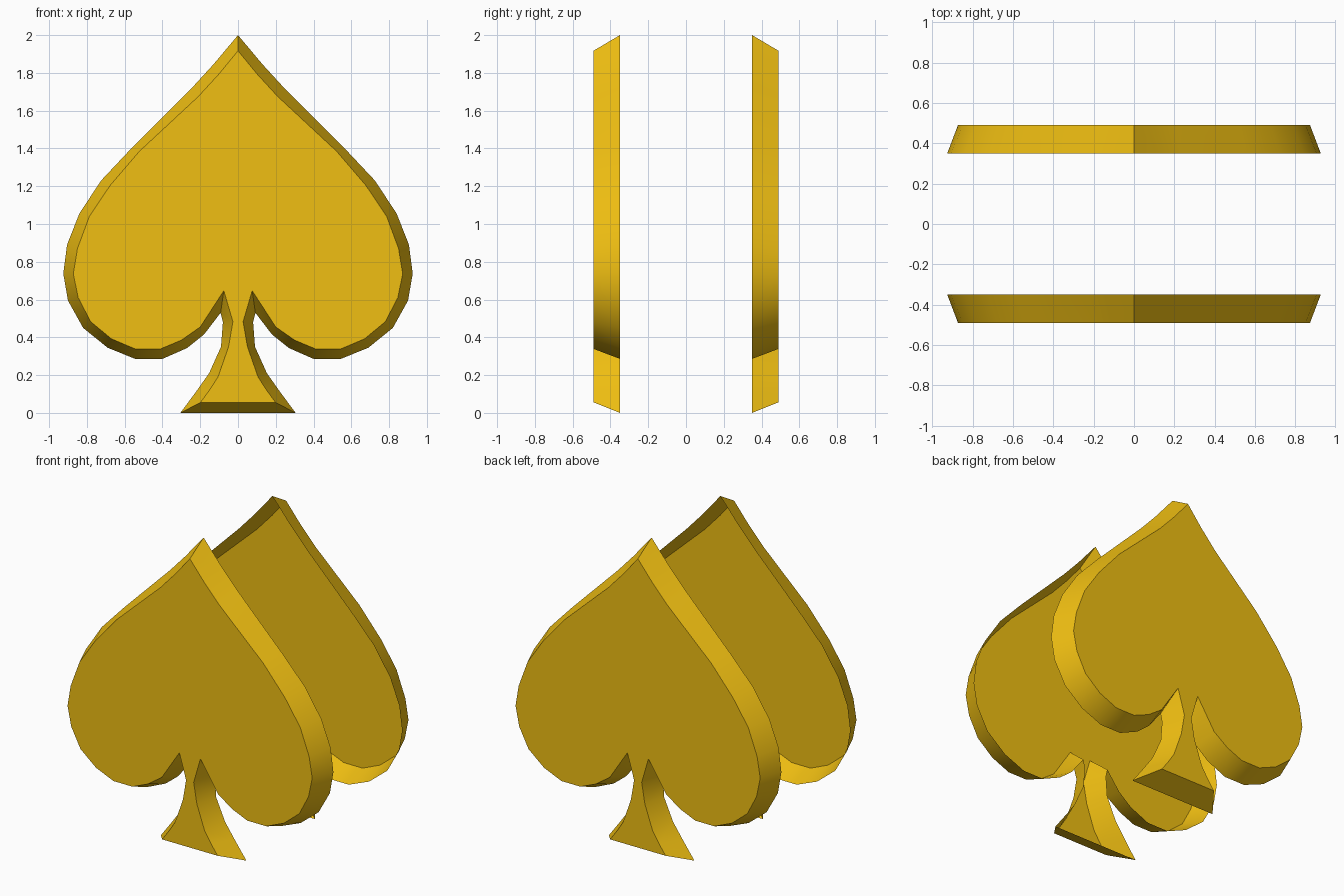
import bpy, bmesh, math

if "Cube" in bpy.data.objects:
    bpy.data.objects.remove(bpy.data.objects["Cube"])

gold = bpy.data.materials.new("gold")
gold.diffuse_color = (0.87, 0.52, 0.006, 1)
gold.use_nodes = True
gold.node_tree.nodes["Principled BSDF"].inputs["Base Color"].default_value = gold.diffuse_color

# Left half of the spade, apex down to foot: wide rim and matching inset face
RIM = [(0, 2), (-.13, 1.845), (-.24, 1.725), (-.565, 1.40), (-.725, 1.23),
       (-.84, 1.055), (-.905, .89), (-.925, .737), (-.90, .594), (-.82, .45),
       (-.69, .345), (-.545, .286), (-.40, .286), (-.27, .343), (-.18, .415),
       (-.092, .53), (-.08, .48), (-.09, .35), (-.153, .21), (-.22, .115), (-.305, 0)]
FACE = [(0, 1.917), (-.10, 1.795), (-.21, 1.675), (-.523, 1.384), (-.677, 1.204),
        (-.787, 1.04), (-.85, .87), (-.872, .737), (-.846, .61), (-.78, .483),
        (-.67, .392), (-.545, .339), (-.41, .339), (-.30, .385), (-.20, .455),
        (-.075, .647), (-.027, .483), (-.05, .35), (-.106, .19), (-.15, .122), (-.198, .056)]


def mirrored(half):
    return half + [(-x, z) for x, z in reversed(half[1:])]


def spade(name, side):
    # Open-backed shell: flat outer face plus sloping edge
    bm = bmesh.new()
    rim = [bm.verts.new((x, side * .35, z)) for x, z in mirrored(RIM)]
    face = [bm.verts.new((x, side * .49, z)) for x, z in mirrored(FACE)]
    n = len(rim)
    faces = [bm.faces.new(face)]
    for i in range(n):
        j = (i + 1) % n
        faces.append(bm.faces.new((rim[i], rim[j], face[j], face[i])))
    if side > 0:
        bmesh.ops.reverse_faces(bm, faces=faces)
    mesh = bpy.data.meshes.new(name)
    bm.to_mesh(mesh)
    bm.free()
    mesh.materials.append(gold)
    obj = bpy.data.objects.new(name, mesh)
    bpy.context.collection.objects.link(obj)
    bpy.ops.object.select_all(action='DESELECT')
    obj.select_set(True)
    bpy.context.view_layer.objects.active = obj
    bpy.ops.object.shade_smooth_by_angle(angle=math.radians(40))


spade("front_spade", -1)
spade("back_spade", 1)
